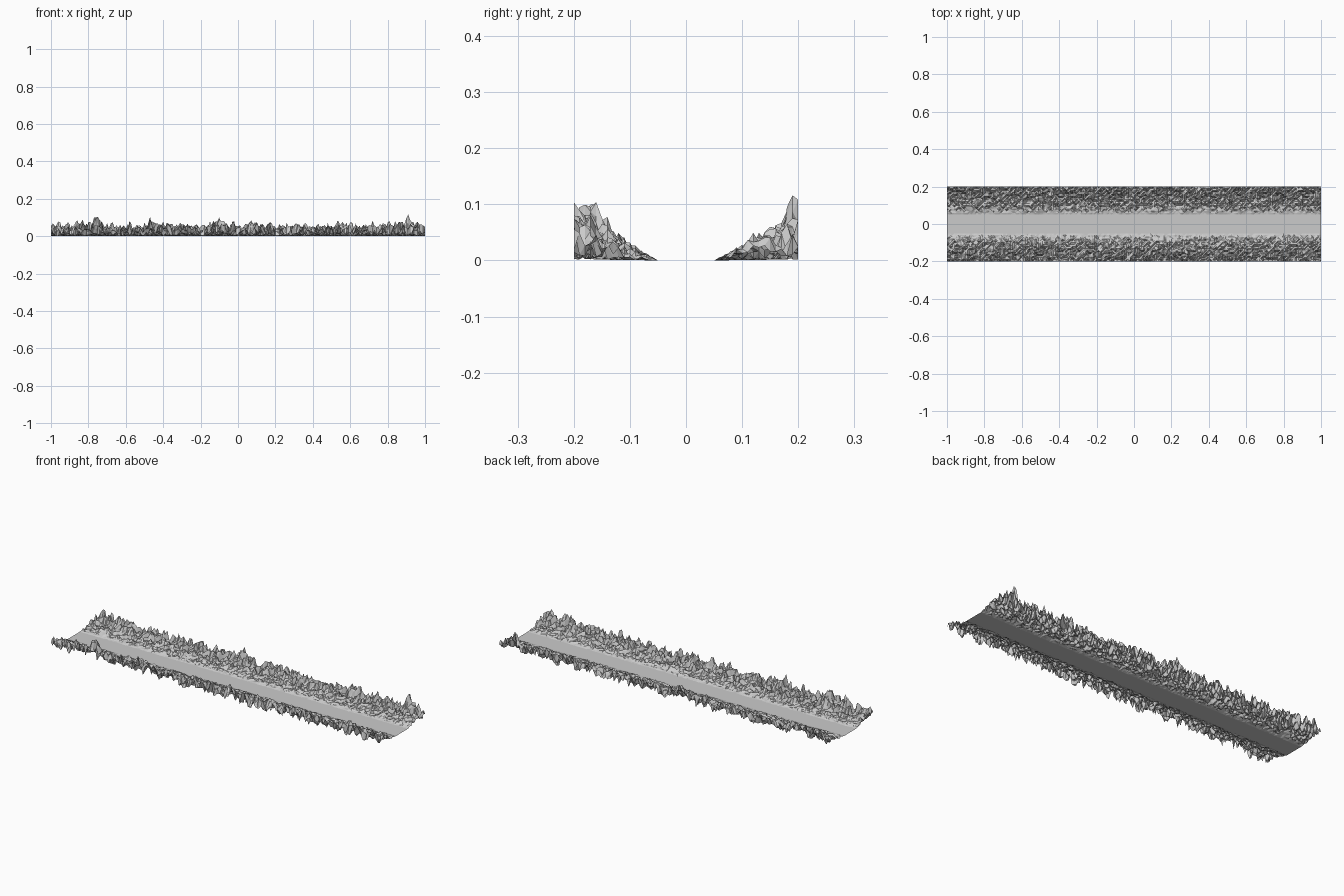
import bpy, bmesh, math, random
from mathutils import Vector, noise

if "Cube" in bpy.data.objects:
    bpy.data.objects.remove(bpy.data.objects["Cube"])

random.seed(7)
HALF_X, INNER, OUTER = 1.0, 0.05, 0.2
NX, NY = 200, 15


def sheet(name, nx, ny, y0, y1, height):
    """Open grid along x whose z comes from a height function."""
    bm = bmesh.new()
    rows = []
    for j in range(ny + 1):
        y = y0 + (y1 - y0) * j / ny
        rows.append([])
        for i in range(nx + 1):
            x = -HALF_X + 2 * HALF_X * i / nx
            rows[j].append(bm.verts.new((x, y, height(x, y))))
    for a, b in zip(rows, rows[1:]):
        for i in range(nx):
            bm.faces.new((a[i], a[i + 1], b[i + 1], b[i]))
    bmesh.ops.triangulate(bm, faces=bm.faces[:])
    me = bpy.data.meshes.new(name)
    bm.to_mesh(me)
    bm.free()
    ob = bpy.data.objects.new(name, me)
    bpy.context.collection.objects.link(ob)
    return ob


# tall summits: x, y, height, radius
PEAKS = [(-0.76, -0.175, 0.075, 0.022), (-0.75, -0.145, 0.03, 0.02),
         (0.80, -0.15, 0.045, 0.016), (0.91, 0.19, 0.05, 0.018),
         (-0.47, -0.18, 0.04, 0.016), (0.07, -0.16, 0.035, 0.016),
         (-0.09, 0.18, 0.035, 0.016), (0.97, -0.19, 0.03, 0.015)]


def mountain(x, y):
    """Rugged height growing with the distance from the valley."""
    d = max(0.0, abs(y) - INNER)
    n = noise.noise(Vector((x * 38, y * 38, 3.7))) * 0.5 + 0.5
    m = noise.noise(Vector((x * 12, y * 12, 9.1)))
    rough = 0.6 * n + 0.4 * random.random() + 0.15 * m
    z = d * (0.5 if y < 0 else 0.46) * max(0.03, 1.9 * (rough - 0.22))
    for px, py, h, r in PEAKS:
        z += h * math.exp(-((x - px) ** 2 + (y - py) ** 2) / (2 * r * r)) * (0.55 + 0.35 * rough)
    return z * min(1.0, d / 0.01)


# flat valley floor and the two ranges beside it
sheet("valley_floor", NX, 4, -INNER, INNER, lambda x, y: 0.0)
sheet("front_mountains", NX, NY, -OUTER, -INNER, mountain)
sheet("back_mountains", NX, NY, INNER, OUTER, mountain)
